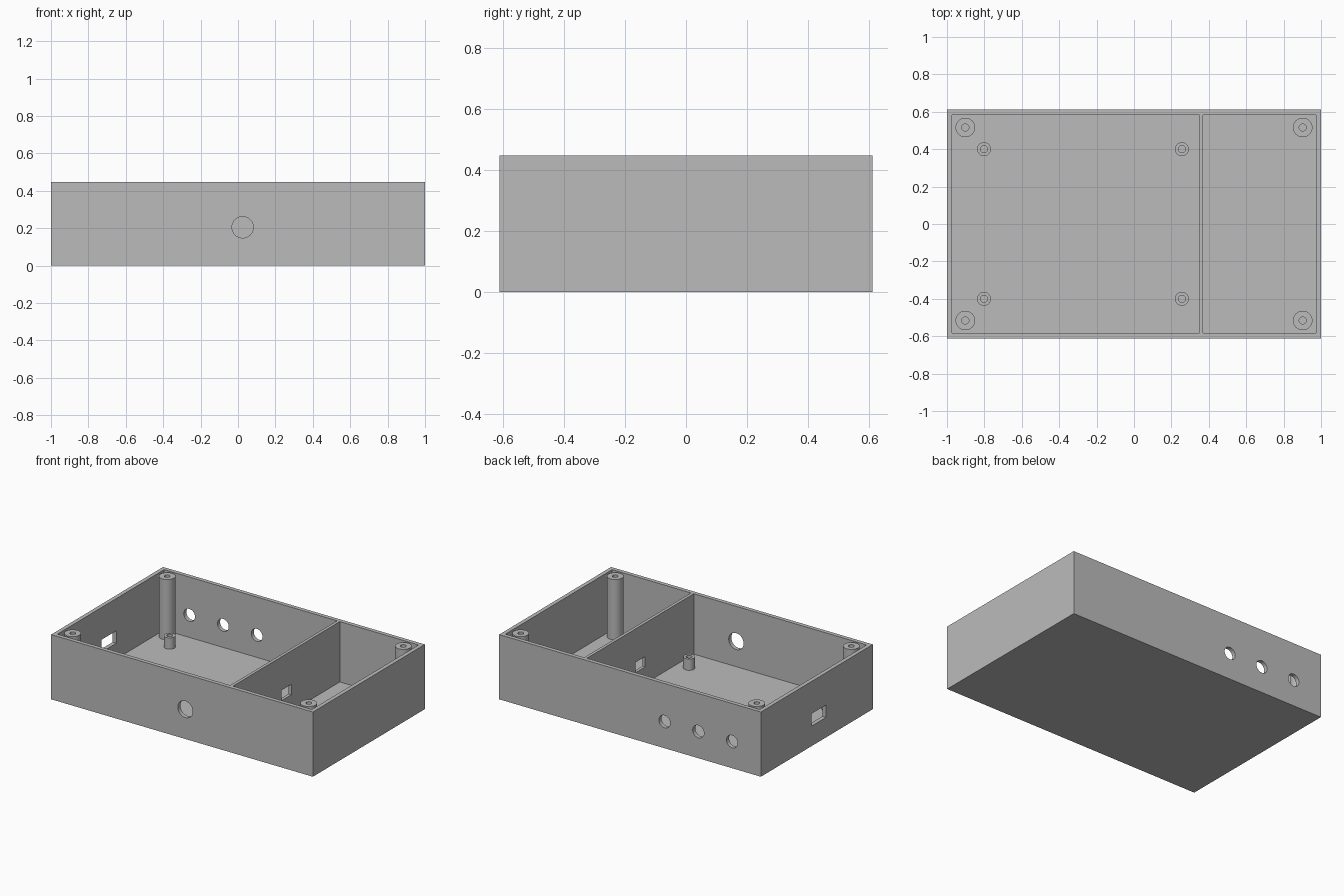
import bpy
import math

cube = bpy.data.objects.get("Cube")
if cube:
    bpy.data.objects.remove(cube, do_unlink=True)

# Main dimensions
HALF_X, HALF_Y, HEIGHT = 1.0, 0.611, 0.447
WALL, FLOOR = 0.028, 0.03
IN_X, IN_Y = HALF_X - WALL, HALF_Y - WALL
DIV_LEFT, DIV_RIGHT = 0.349, 0.37

# Single plastic colour
grey = bpy.data.materials.new("grey plastic")
grey.use_nodes = True
colour = (0.5, 0.5, 0.5, 1)
grey.diffuse_color = colour
grey.node_tree.nodes["Principled BSDF"].inputs["Base Color"].default_value = colour


def box(name, x, y, z):
    """Box from (min, max) ranges on each axis."""
    bpy.ops.mesh.primitive_cube_add(size=1)
    ob = bpy.context.object
    ob.name = name
    ob.location = [(a + b) / 2 for a, b in (x, y, z)]
    ob.scale = [b - a for a, b in (x, y, z)]
    bpy.ops.object.transform_apply(location=True, scale=True)
    return ob


def cylinder(name, radius, depth, location, along_y=False):
    bpy.ops.mesh.primitive_cylinder_add(
        vertices=48, radius=radius, depth=depth, location=location,
        rotation=(math.pi / 2 if along_y else 0, 0, 0))
    ob = bpy.context.object
    ob.name = name
    bpy.ops.object.transform_apply(location=True, rotation=True)
    return ob


def cut(target, cutter):
    """Subtract the cutter from the target and remove the cutter."""
    cutter.hide_render = True
    mod = target.modifiers.new("cut", "BOOLEAN")
    mod.operation = "DIFFERENCE"
    mod.solver = "EXACT"
    mod.object = cutter
    bpy.context.view_layer.objects.active = target
    bpy.ops.object.modifier_apply(modifier=mod.name)
    bpy.data.objects.remove(cutter, do_unlink=True)


def finish(ob):
    ob.data.materials.clear()
    ob.data.materials.append(grey)
    bpy.ops.object.select_all(action="DESELECT")
    ob.select_set(True)
    bpy.context.view_layer.objects.active = ob
    bpy.ops.object.shade_smooth_by_angle(angle=math.radians(30))


# Open tray with two compartments
tray = box("enclosure_tray", (-HALF_X, HALF_X), (-HALF_Y, HALF_Y), (0, HEIGHT))
for span in ((-IN_X, DIV_LEFT), (DIV_RIGHT, IN_X)):
    cut(tray, box("cavity", span, (-IN_Y, IN_Y), (FLOOR, HEIGHT + 0.1)))

# Round openings: one in the front wall, three in the back wall
cut(tray, cylinder("front_hole", 0.057, 0.2, (0.025, -HALF_Y, 0.205), True))
for x in (-0.78, -0.522, -0.264):
    cut(tray, cylinder("back_hole", 0.043, 0.2, (x, HALF_Y, 0.184), True))

# Rectangular openings in the side wall and the divider
cut(tray, box("side_port", (-1.1, -0.9), (-0.1, 0.06), (0.138, 0.224)))
cut(tray, box("divider_port", (0.3, 0.42), (-0.053, 0.053), (0.144, 0.216)))
finish(tray)


def post(name, x, y, radius, top):
    """Hollow screw post standing on the floor."""
    base = FLOOR - 0.01
    ob = cylinder(name, radius, top - base, (x, y, (top + base) / 2))
    cut(ob, cylinder("bore", 0.019, top, (x, y, FLOOR + top / 2)))
    finish(ob)


# Tall lid posts in the corners, short board posts in the large bay
for side, sy in (("front", -1), ("back", 1)):
    for x, end in ((-0.902, "right"), (0.902, "left")):
        post(f"{side}_{end}_lid_post", x, sy * 0.516, 0.052, HEIGHT)
    for x, end in ((-0.802, "right"), (0.256, "left")):
        post(f"{side}_{end}_board_post", x, sy * 0.4, 0.037, 0.108)
